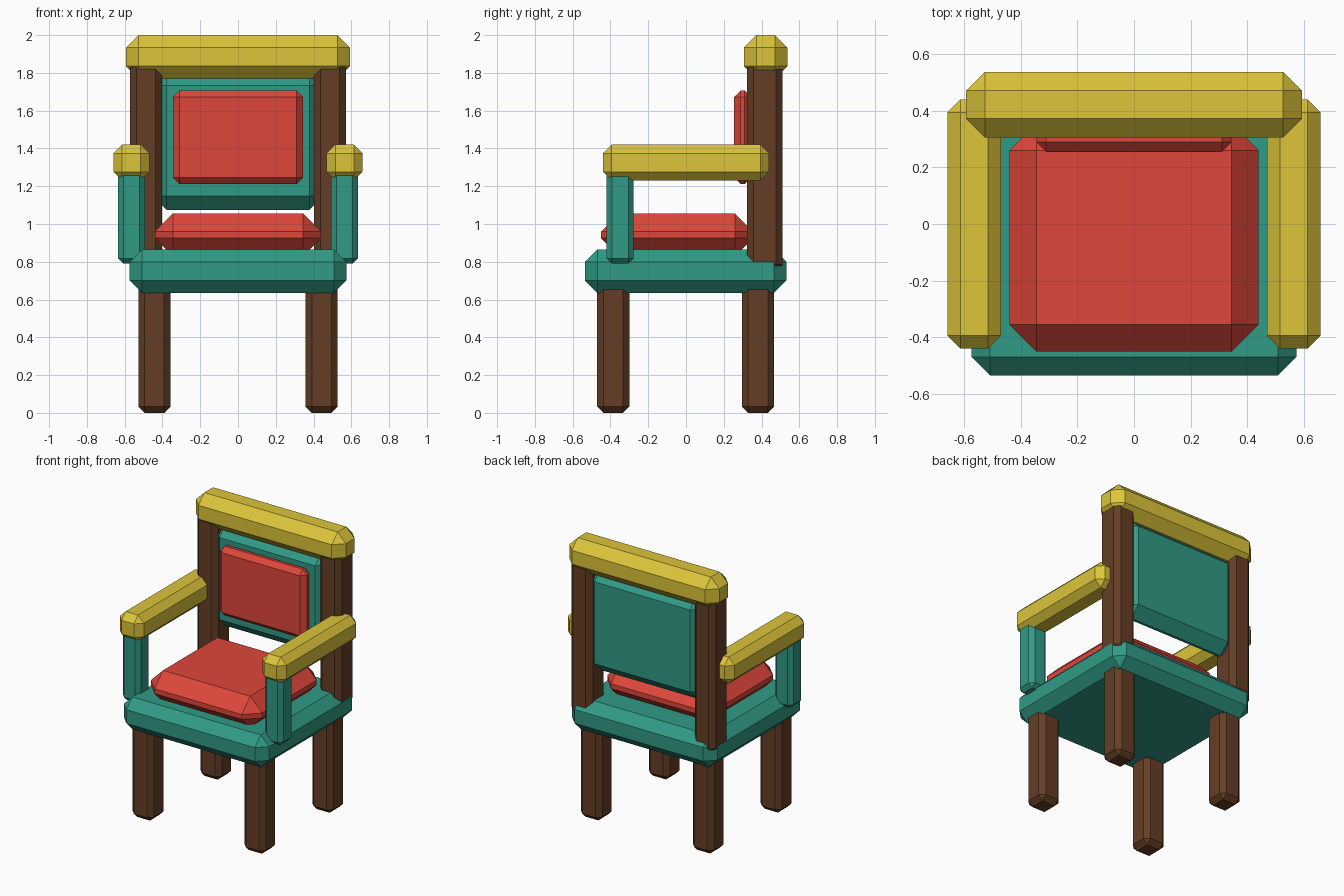
import bpy
import bmesh
from mathutils import Vector

if "Cube" in bpy.data.objects:
    bpy.data.objects.remove(bpy.data.objects["Cube"])


def make_material(name, rgb):
    mat = bpy.data.materials.new(name)
    mat.diffuse_color = (*rgb, 1.0)
    mat.use_nodes = True
    mat.node_tree.nodes["Principled BSDF"].inputs["Base Color"].default_value = mat.diffuse_color
    return mat


WOOD = make_material("brown wood", (0.13, 0.048, 0.019))
TEAL = make_material("teal frame", (0.030, 0.328, 0.238))
RED = make_material("red cushion", (0.73, 0.061, 0.042))
YELLOW = make_material("yellow trim", (0.716, 0.558, 0.042))


def chamfered_box(name, x, y, z, chamfer, mat):
    """Box spanning the (min, max) ranges, with flat one-segment chamfers."""
    lo, hi = Vector((x[0], y[0], z[0])), Vector((x[1], y[1], z[1]))
    center, size = (lo + hi) / 2, hi - lo
    bm = bmesh.new()
    bmesh.ops.create_cube(bm, size=1.0)
    bmesh.ops.scale(bm, vec=size, verts=bm.verts)
    mesh = bpy.data.meshes.new(name)
    bm.to_mesh(mesh)
    bm.free()
    mesh.materials.append(mat)
    obj = bpy.data.objects.new(name, mesh)
    obj.location = center
    bpy.context.collection.objects.link(obj)
    bevel = obj.modifiers.new("chamfer", 'BEVEL')
    bevel.width = chamfer
    bevel.segments = 1
    bevel.limit_method = 'NONE'
    return obj


def mirrored_pair(name, x, y, z, chamfer, mat):
    """One box on the right (+x) and its mirror on the left."""
    chamfered_box(name + "_right", x, y, z, chamfer, mat)
    chamfered_box(name + "_left", (-x[1], -x[0]), y, z, chamfer, mat)


# Seat base and its cushion
chamfered_box("seat", (-0.574, 0.574), (-0.535, 0.532), (0.635, 0.865), 0.066, TEAL)
chamfered_box("seat_cushion", (-0.44, 0.44), (-0.45, 0.355), (0.83, 1.055), 0.095, RED)

# Legs
mirrored_pair("front_leg", (0.358, 0.527), (-0.47, -0.30), (0.0, 0.72), 0.033, WOOD)
mirrored_pair("back_leg", (0.358, 0.527), (0.296, 0.466), (0.0, 0.72), 0.033, WOOD)

# Backrest: posts, panel, cushion and top rail
mirrored_pair("back_post", (0.403, 0.572), (0.322, 0.511), (0.75, 1.88), 0.035, WOOD)
chamfered_box("back_panel", (-0.45, 0.45), (0.332, 0.495), (1.075, 1.805), 0.072, TEAL)
chamfered_box("back_cushion", (-0.344, 0.344), (0.255, 0.345), (1.212, 1.707), 0.034, RED)
chamfered_box("top_rail", (-0.593, 0.593), (0.306, 0.537), (1.77, 2.0), 0.066, YELLOW)

# Arms
mirrored_pair("arm_support", (0.493, 0.635), (-0.42, -0.277), (0.79, 1.30), 0.028, TEAL)
mirrored_pair("armrest", (0.469, 0.659), (-0.44, 0.44), (1.23, 1.42), 0.046, YELLOW)
